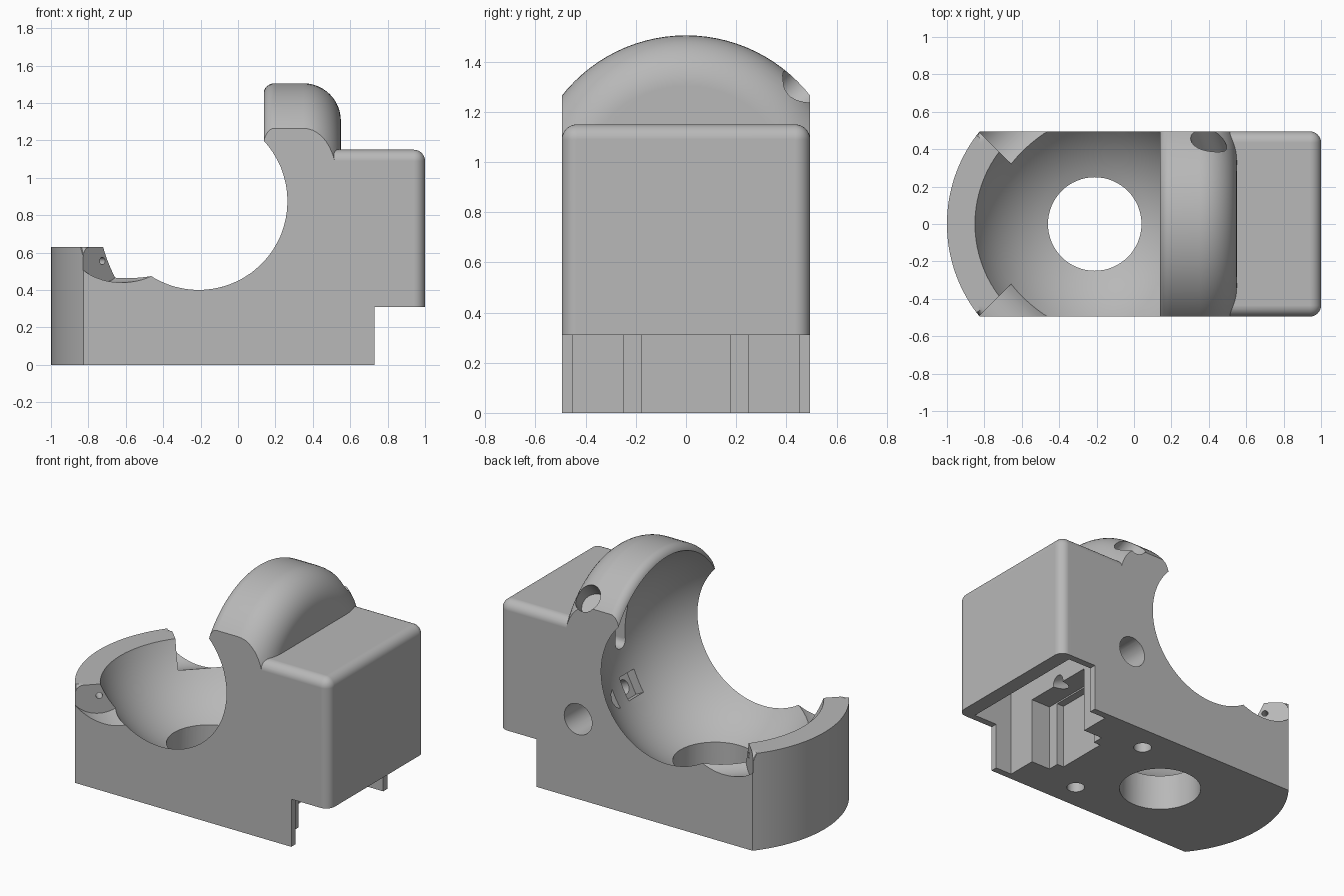
import bpy, bmesh, math
from mathutils import Vector, Matrix

cube = bpy.data.objects.get("Cube")
if cube:
    bpy.data.objects.remove(cube, do_unlink=True)

W = 0.495                             # half width of the body
BALL = Vector((-0.21, 0, 0.875))      # centre of the ball socket
FILLET = 0.06

gray = bpy.data.materials.new("plain gray")
gray.use_nodes = True
gray.diffuse_color = (0.48, 0.48, 0.48, 1)
gray.node_tree.nodes["Principled BSDF"].inputs["Base Color"].default_value = (0.48, 0.48, 0.48, 1)


def finish(bm, name):
    bmesh.ops.recalc_face_normals(bm, faces=bm.faces[:])
    mesh = bpy.data.meshes.new(name)
    bm.to_mesh(mesh)
    bm.free()
    mesh.materials.append(gray)
    ob = bpy.data.objects.new(name, mesh)
    bpy.context.collection.objects.link(ob)
    return ob


def round_edges(bm, test):
    edges = [e for e in bm.edges if test(e.verts[0].co, e.verts[1].co)]
    bmesh.ops.bevel(bm, geom=edges, offset=FILLET, segments=8, profile=0.5, affect='EDGES')


def box_mesh(lo, hi):
    bm = bmesh.new()
    lo, hi = Vector(lo), Vector(hi)
    bmesh.ops.create_cube(bm, size=1, matrix=Matrix.Translation((lo + hi) / 2)
                          @ Matrix.Diagonal((*(hi - lo), 1)))
    return bm


def box(name, lo, hi):
    return finish(box_mesh(lo, hi), name)


def rod(name, start, direction, length, radius, sides=48):
    """Cylinder running from start along direction."""
    bm = bmesh.new()
    d = Vector(direction).normalized()
    place = Matrix.Translation(Vector(start) + d * length / 2) @ d.to_track_quat('Z', 'Y').to_matrix().to_4x4()
    bmesh.ops.create_cone(bm, cap_ends=True, segments=sides, radius1=radius,
                          radius2=radius, depth=length, matrix=place)
    return finish(bm, name)


def combine(target, tool, operation):
    mod = target.modifiers.new(operation, 'BOOLEAN')
    mod.operation, mod.object, mod.solver = operation, tool, 'EXACT'
    bpy.context.view_layer.objects.active = target
    bpy.ops.object.modifier_apply(modifier=mod.name)
    bpy.data.objects.remove(tool, do_unlink=True)


def cut(tool):
    combine(body, tool, 'DIFFERENCE')


# Base: plan outline with an arc at the left end
bm = bmesh.new()
reach = 0.79
half = math.asin(W / reach)
steps = 40
outline = [(0.73, -W), (0.73, W)]
for i in range(steps + 1):
    a = math.pi - half + 2 * half * i / steps
    outline.append((BALL.x + reach * math.cos(a), reach * math.sin(a)))
floor = bm.faces.new([bm.verts.new((x, y, 0)) for x, y in outline])
top = bmesh.ops.extrude_face_region(bm, geom=[floor])["geom"]
for v in top:
    if isinstance(v, bmesh.types.BMVert):
        v.co.z = 0.63
round_edges(bm, lambda a, b: min(a.z, b.z) > 0.6 and max(a.x, b.x) < -0.8)
body = finish(bm, "holder_body")

# Rear housing with rounded top and end corners
bm = box_mesh((0.05, -W, 0.31), (1, W, 1.15))
round_edges(bm, lambda a, b: (min(a.z, b.z) > 1.1 and max(a.x, b.x) > 0.9)
            or min(a.x, b.x) > 0.9 and abs(a.z - b.z) > 0.1)
combine(body, finish(bm, "rear_housing"), 'UNION')

# Arched hood: rounded profile spun about the socket's x axis
profile = [(0.135, 0)]
for cx, cr, r, start in ((0.195, 0.57, 0.06, 180), (0.35, 0.43, 0.2, 90)):
    for i in range(13):
        a = math.radians(start - 90 * i / 12)
        profile.append((cx + r * math.cos(a), cr + r * math.sin(a)))
profile.append((0.55, 0))
bm = bmesh.new()
ring = [bm.verts.new((x, 0, BALL.z + r)) for x, r in profile]
edges = [bm.edges.new(pair) for pair in zip(ring, ring[1:])]
bmesh.ops.spin(bm, geom=ring + edges, cent=BALL, axis=(1, 0, 0),
               angle=math.tau, steps=96, use_merge=True)
bmesh.ops.remove_doubles(bm, verts=bm.verts[:], dist=1e-5)
hood = finish(bm, "arched_hood")
combine(hood, box("hood_trim", (-1, -W, 0.4), (1, W, 2)), 'INTERSECT')
combine(body, hood, 'UNION')

# Ball socket and its drain opening
bm = bmesh.new()
bmesh.ops.create_uvsphere(bm, u_segments=96, v_segments=48, radius=0.686,
                          matrix=Matrix.Translation(BALL))
cut(finish(bm, "ball_cutter"))
cut(rod("drain_cutter", (BALL.x, 0, -0.1), (0, 0, 1), 0.6, 0.25, 64))

# Angled corner notches, screw pilots and foot holes on both sides
for s in (-1, 1):
    cut(rod("notch_cutter", (-0.725, s * 0.39, 0.635), (1, s, 0), 0.6, 0.195, 64))
    cut(rod("pilot_cutter", (-0.69, s * 0.425, 0.555), (-1, -s, 0), 0.16, 0.02, 20))
    cut(rod("foot_cutter", (0.2, s * 0.32, -0.1), (0, 0, 1), 0.3, 0.055, 32))

# Hollow housing, opening downward with stepped walls
cut(box("cavity_cutter", (0.61, -0.45, -0.1), (0.9, 0.45, 1.03)))
cut(box("step_cutter", (0.47, -0.25, -0.1), (0.65, 0.25, 0.44)))
cut(box("deep_step_cutter", (0.42, -0.175, -0.1), (0.65, 0.175, 0.43)))

# Side port and angled port in the hood
cut(rod("side_port_cutter", (0.43, 0.6, 0.52), (0, -1, 0), 0.4, 0.1))
cut(rod("hood_port_cutter", (0.365, 0.532, 1.372), (0.25, -0.72, -0.62), 0.34, 0.085))

# Upright slot in the socket wall
bm = box_mesh((0.4, -0.05, 0.78), (0.56, 0.05, 1.07))
bm.edges.ensure_lookup_table()
ends = [e for e in bm.edges if abs(e.verts[0].co.x - e.verts[1].co.x) > 0.1]
bmesh.ops.bevel(bm, geom=ends, offset=0.045, segments=6, profile=0.5, affect='EDGES')
cut(finish(bm, "slot_cutter"))

# Sensor window through the socket wall, square recess then a small bore
aim = Vector((0.89, 0, -0.46)).normalized()
bm = box_mesh((-0.075, -0.075, 0.6), (0.075, 0.075, 0.74))
bm.transform(Matrix.Translation(BALL) @ aim.to_track_quat('Z', 'Y').to_matrix().to_4x4())
cut(finish(bm, "window_cutter"))
cut(rod("lens_cutter", BALL + aim * 0.7, aim, 0.32, 0.045, 32))

# Smooth the curves, keep the creases
bpy.ops.object.select_all(action='DESELECT')
body.select_set(True)
bpy.context.view_layer.objects.active = body
bpy.ops.object.shade_smooth_by_angle(angle=math.radians(30))
normals = body.modifiers.new("even_shading", 'WEIGHTED_NORMAL')
normals.keep_sharp = True
